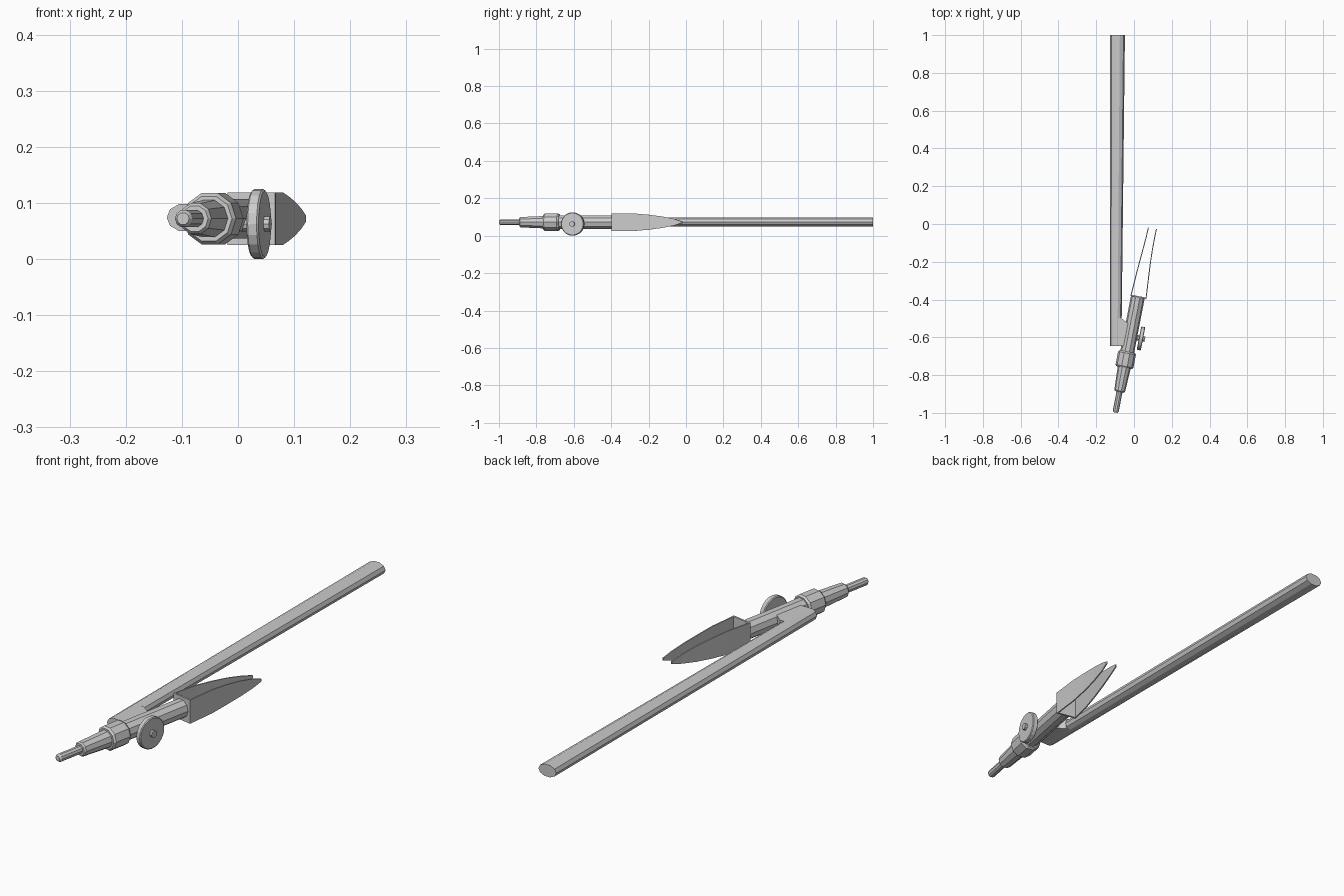
import bpy, bmesh, math
from mathutils import Vector

if "Cube" in bpy.data.objects:
    bpy.data.objects.remove(bpy.data.objects["Cube"])

ZC = 0.072
TIP = Vector((-0.098, -0.998, ZC))
AXIS = Vector((0.19, 0.982, 0)).normalized()
SIDE = Vector((AXIS.y, -AXIS.x, 0))
UP = Vector((0, 0, 1))


def make(name, bm):
    bmesh.ops.recalc_face_normals(bm, faces=bm.faces[:])
    me = bpy.data.meshes.new(name)
    bm.to_mesh(me)
    bm.free()
    ob = bpy.data.objects.new(name, me)
    bpy.context.collection.objects.link(ob)
    return ob


def loft(name, rings):
    """Skin a list of equal-length point rings and cap both ends."""
    bm = bmesh.new()
    vs = [[bm.verts.new(p) for p in ring] for ring in rings]
    n = len(vs[0])
    for a, b in zip(vs, vs[1:]):
        for i in range(n):
            j = (i + 1) % n
            bm.faces.new((a[i], a[j], b[j], b[i]))
    bm.faces.new(vs[0])
    bm.faces.new(vs[-1])
    return make(name, bm)


def ring(c, u, v, ru, rv, n):
    return [c + u * (ru * math.cos(2 * math.pi * i / n))
            + v * (rv * math.sin(2 * math.pi * i / n)) for i in range(n)]


def lathe(name, origin, axis, side, profile, n):
    loft(name, [ring(origin + axis * t, side, UP, r, r, n) for t, r in profile])


# pen holder: pin, nose, collar and barrel along the tilted axis
lathe("needle_pin", TIP, AXIS, SIDE, [(0, .011), (.007, .016), (.13, .016)], 10)
lathe("nose_sleeve", TIP, AXIS, SIDE,
      [(.111, .024), (.117, .029), (.25, .035)], 10)
lathe("collar", TIP, AXIS, SIDE,
      [(.242, .042), (.25, .048), (.32, .048), (.328, .042)], 10)
lathe("barrel", TIP, AXIS, SIDE, [(.31, .037), (.622, .037)], 10)

# thumb wheel and its screw, square to the barrel
wheel = Vector((0.037, -0.606, 0.0625))
lathe("thumb_wheel", wheel, SIDE, AXIS,
      [(-.011, .059), (-.008, .0625), (.008, .0625), (.011, .059)], 20)
lathe("wheel_screw", wheel, SIDE, AXIS, [(-.05, .014), (.021, .014)], 10)

# long oval handle, slightly wider at the far end
left = -0.127
rings = []
for y, w in ((-0.645, .031), (-0.5, .031), (1.0, .0395)):
    rings.append(ring(Vector((left + w, y, 0.074)), Vector((1, 0, 0)), UP, w, .025, 10))
loft("handle", rings)

# web joining handle to barrel
web = [(-.095, -.645), (-.04, -.645), (-.012, -.525), (-.033, -.525),
       (-.067, -.498), (-.095, -.498)]
loft("handle_web", [[Vector((x, y, z)) for x, y in web] for z in (.0505, .0975)])


# two thin curved jaws: (x, y, half height) along each blade
def jaw(name, path, thick):
    sections = []
    for x, y, h in path:
        c = Vector((x, y, ZC))
        sections.append([c + SIDE * s + UP * (h * k) for s, k in
                         ((0, -1), (thick, -1), (thick, 1), (0, 1))])
    loft(name, sections)


heights = (.047, .047, .040, .031, .018, .005)
left_xy = [(-.019, -.381), (.006, -.28), (.027, -.20), (.046, -.13),
           (.063, -.065), (.074, -.018)]
right_xy = [(.066, -.397), (.080, -.28), (.090, -.20), (.101, -.13),
            (.113, -.065), (.1215, -.026)]
jaw("left_jaw", [(x, y, h) for (x, y), h in zip(left_xy, heights)], .005)
jaw("right_jaw", [(x, y, h) for (x, y), h in zip(right_xy, heights)], -.005)

# plate closing the jaws at the barrel end
base = [(-.019, -.381), (.066, -.397), (.0675, -.390), (-.0175, -.374)]
loft("jaw_base", [[Vector((x, y, z)) for x, y in base] for z in (ZC - .047, ZC + .047)])
